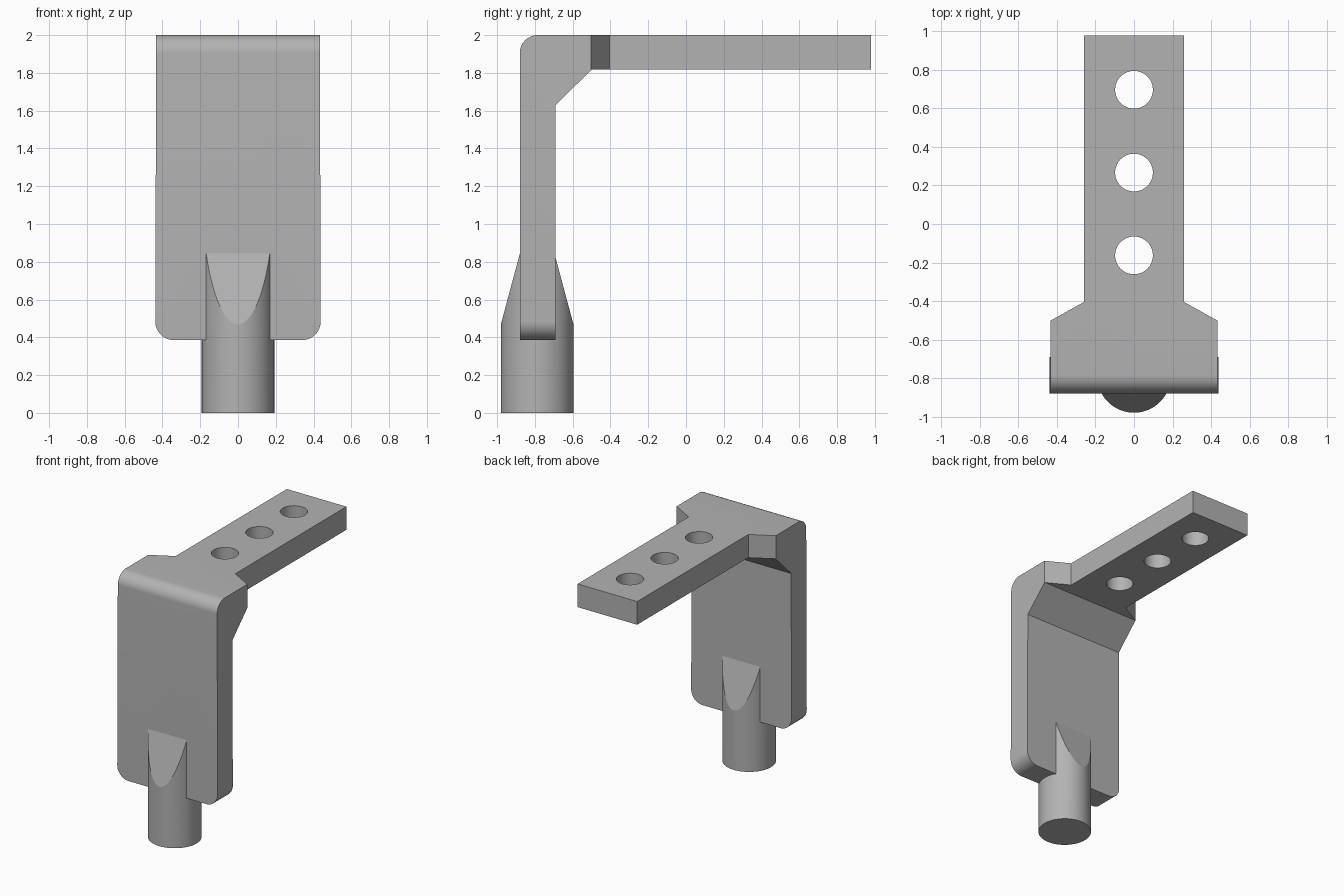
import bpy, bmesh
from math import sin, cos, pi, radians
from mathutils import Vector

cube = bpy.data.objects.get("Cube")
if cube:
    bpy.data.objects.remove(cube, do_unlink=True)

grey = bpy.data.materials.new("plain grey")
grey.use_nodes = True
grey.diffuse_color = (0.45, 0.45, 0.45, 1)
grey.node_tree.nodes["Principled BSDF"].inputs["Base Color"].default_value = (0.45, 0.45, 0.45, 1)


def prism(name, outline, place, depth):
    """Extrude a 2D outline; place(u, v) gives the 3D start point, depth the sweep."""
    bm = bmesh.new()
    face = bm.faces.new([bm.verts.new(place(u, v)) for u, v in outline])
    swept = bmesh.ops.extrude_face_region(bm, geom=[face])["geom"]
    verts = [g for g in swept if isinstance(g, bmesh.types.BMVert)]
    bmesh.ops.translate(bm, verts=verts, vec=Vector(depth))
    bmesh.ops.recalc_face_normals(bm, faces=bm.faces)
    mesh = bpy.data.meshes.new(name)
    bm.to_mesh(mesh)
    bm.free()
    mesh.materials.append(grey)
    obj = bpy.data.objects.new(name, mesh)
    bpy.context.collection.objects.link(obj)
    return obj


def arc(cu, cv, r, start, end, steps=12):
    angles = [radians(start + (end - start) * i / steps) for i in range(steps + 1)]
    return [(cu + r * cos(a), cv + r * sin(a)) for a in angles]


def circle(cu, cv, r, count=64):
    return arc(cu, cv, r, 0, 360 * (count - 1) / count, count - 1)


def combine(obj, other, operation):
    mod = obj.modifiers.new(operation.lower(), "BOOLEAN")
    mod.operation = operation
    mod.solver = "EXACT"
    mod.object = other
    bpy.ops.object.select_all(action="DESELECT")
    bpy.context.view_layer.objects.active = obj
    obj.select_set(True)
    bpy.ops.object.modifier_apply(modifier=mod.name)
    bpy.data.objects.remove(other, do_unlink=True)


def side(u, v):
    return (-0.7, u, v)


def front(u, v):
    return (u, -1.5, v)


def plan(u, v):
    return (u, v, -0.5)


# Bent bracket: side profile with rounded outer bend and inner gusset
profile = [(-0.88, 0.2), (-0.69, 0.2), (-0.69, 1.63), (-0.5, 1.817), (0.98, 1.817), (0.98, 2)]
profile += arc(-0.785, 1.905, 0.095, 90, 180)
bracket = prism("bracket", profile, side, (1.4, 0, 0))

# Front outline: rounded lower corners
outline = arc(-0.335, 0.485, 0.1, 180, 270) + arc(0.335, 0.485, 0.1, 270, 360)
outline = [(u + (0.003 if u > 0 else -0.003), v) for u, v in outline]
outline += [(0.432, 2.3), (-0.432, 2.3)]
combine(bracket, prism("front_outline", outline, front, (0, 3, 0)), "INTERSECT")

# Plan outline: narrow arm with angled shoulders
half = [(0.6, -1.3), (0.6, -0.595), (0.26, -0.405), (0.26, 1.3)]
shape = half + [(-u, v) for u, v in reversed(half)]
combine(bracket, prism("plan_outline", shape, plan, (0, 0, 3)), "INTERSECT")

# Three bolt holes along the arm
for y in (-0.163, 0.267, 0.697):
    combine(bracket, prism("hole", circle(0, y, 0.098), plan, (0, 0, 3)), "DIFFERENCE")

# Round shaft, tapered to the plate on both sides
shaft = prism("shaft", circle(0, -0.788, 0.192), lambda u, v: (u, v, 0), (0, 0, 0.88))
wedge = [(-1.1, 0.02), (-1.1, -0.2), (-0.476, -0.2), (-0.476, 0.02),
         (-0.714, 0.91), (-0.862, 0.91)]
combine(shaft, prism("taper", wedge, side, (1.4, 0, 0)), "INTERSECT")
combine(bracket, shaft, "UNION")

bpy.context.view_layer.objects.active = bracket
bracket.select_set(True)
bpy.ops.object.shade_smooth_by_angle(angle=radians(12))
